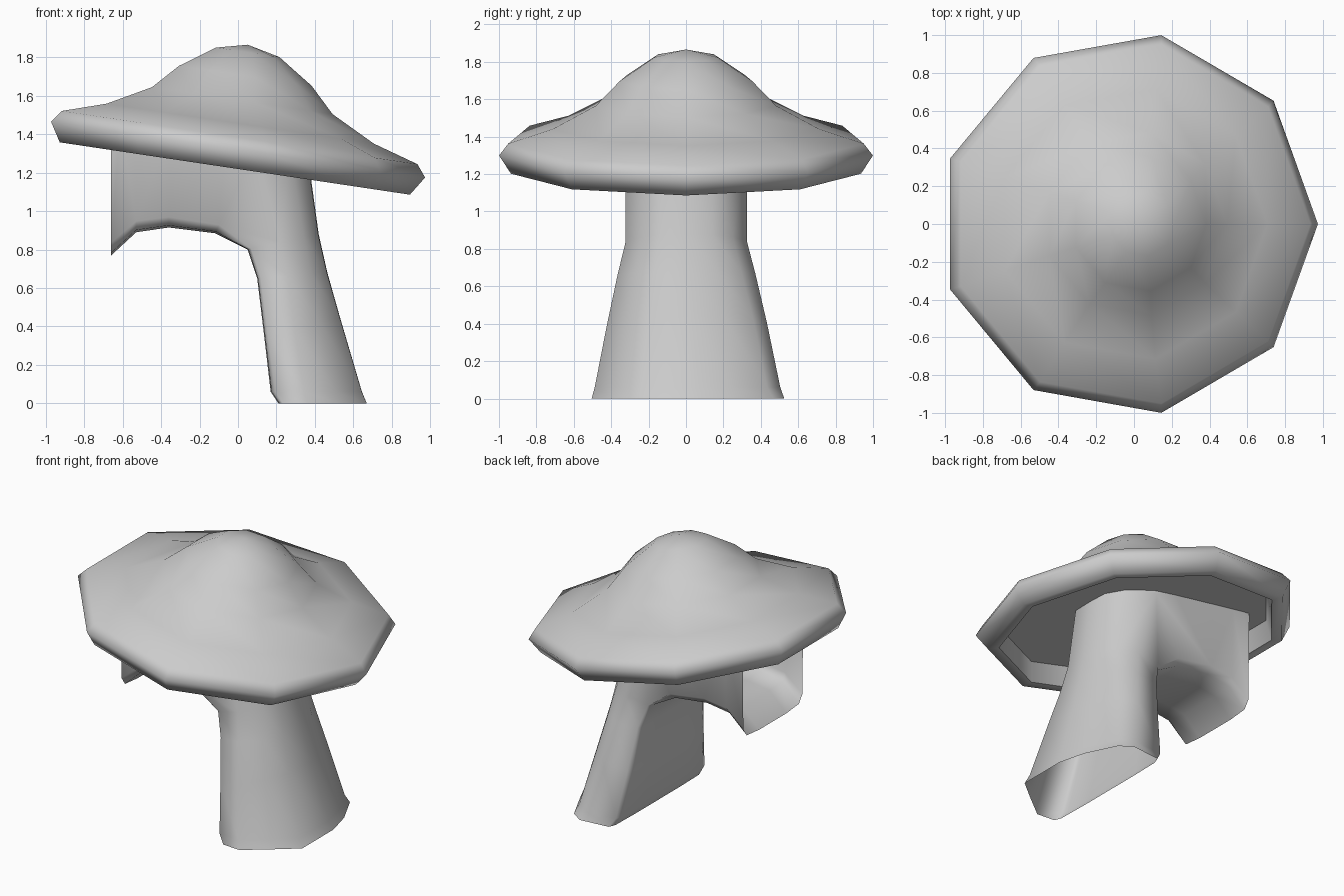
import bpy, bmesh
from math import sin, cos, pi, radians
from mathutils import Vector, Matrix

if "Cube" in bpy.data.objects:
    bpy.data.objects.remove(bpy.data.objects["Cube"])

TILT = radians(8.5)
CENTRE = Vector((-0.03, 0, 1.325))
NORMAL = Vector((sin(TILT), 0, cos(TILT)))
CEILING = 0.035


def finish(bm, name, angle):
    bmesh.ops.recalc_face_normals(bm, faces=bm.faces)
    mesh = bpy.data.meshes.new(name)
    bm.to_mesh(mesh)
    bm.free()
    obj = bpy.data.objects.new(name, mesh)
    bpy.context.collection.objects.link(obj)
    bpy.ops.object.select_all(action='DESELECT')
    obj.select_set(True)
    bpy.context.view_layer.objects.active = obj
    bpy.ops.object.shade_smooth_by_angle(angle=radians(angle))
    return obj


def bridge(bm, rings):
    n = len(rings[0])
    for a, b in zip(rings, rings[1:]):
        for i in range(n):
            j = (i + 1) % n
            bm.faces.new((a[i], a[j], b[j], b[i]))


# Cap: nine-sided lathe with a rolled rim and a recessed underside, tilted
profile = [(0.172, 0.508), (0.36, 0.385), (0.49, 0.255), (0.725, 0.135),
           (0.965, 0.063), (1.015, 0.0), (0.95, -0.10),
           (0.88, -0.10), (0.86, CEILING)]
bm = bmesh.new()
rings = [[bm.verts.new((r * cos(2 * pi * i / 9), r * sin(2 * pi * i / 9), z))
          for i in range(9)] for r, z in profile]
bridge(bm, rings)
apex = bm.verts.new((0, 0, 0.547))
for i in range(9):
    bm.faces.new((apex, rings[0][i], rings[0][(i + 1) % 9]))
bm.faces.new(rings[-1])
bm.transform(Matrix.Translation(CENTRE) @ Matrix.Rotation(TILT, 4, 'Y'))
finish(bm, "mushroom_cap", 75)

# Stem: open tube swept from the foot over the arch to the open left end
# each station: inner point x, z, outer point x, z, half width
stations = [(0.21, 0.0, 0.67, 0.0, 0.52), (0.17, 0.06, 0.645, 0.06, 0.50),
            (0.135, 0.36, 0.53, 0.45, 0.43), (0.10, 0.65, 0.465, 0.68, 0.37),
            (0.05, 0.80, 0.42, 0.88, 0.325), (-0.12, 0.885, 0.30, 1.75, 0.325),
            (-0.36, 0.915, -0.36, 2.0, 0.33), (-0.53, 0.89, -0.53, 2.05, 0.33),
            (-0.66, 0.77, -0.66, 2.1, 0.33)]
# half cross-section of the arch: position from inner to outer, share of half width
half = [(0.0, 0.45), (0.01, 0.86), (0.05, 0.97), (0.5, 1.0), (0.82, 0.74), (0.99, 0.42)]
arch = [(0, 0)] + half + [(1, 0)] + [(t, -w) for t, w in reversed(half)]
# the foot is slightly lopsided
foot = [(0, 0), (0.0, 0.45), (0.01, 0.88), (0.05, 0.97), (0.5, 1.01), (0.68, 0.9),
        (0.9, 0.5), (1, 0.15), (1, -0.5), (0.68, -0.73), (0.33, -0.97),
        (0.05, -0.95), (0.01, -0.86), (0.0, -0.45)]
bm = bmesh.new()
rings = []
for k, (ix, iz, ox, oz, w) in enumerate(stations):
    mix = min(k / 5, 1)
    ring = []
    for a, b in zip(foot, arch):
        t, f = Vector(a).lerp(Vector(b), mix)
        ring.append(bm.verts.new((ix + (ox - ix) * t, w * f, iz + (oz - iz) * t)))
    rings.append(ring)
bridge(bm, rings)
# trim the stem where it meets the underside of the cap
bmesh.ops.bisect_plane(bm, geom=bm.verts[:] + bm.edges[:] + bm.faces[:],
                       plane_co=CENTRE + NORMAL * CEILING, plane_no=NORMAL,
                       clear_outer=True)
finish(bm, "stem", 75)
